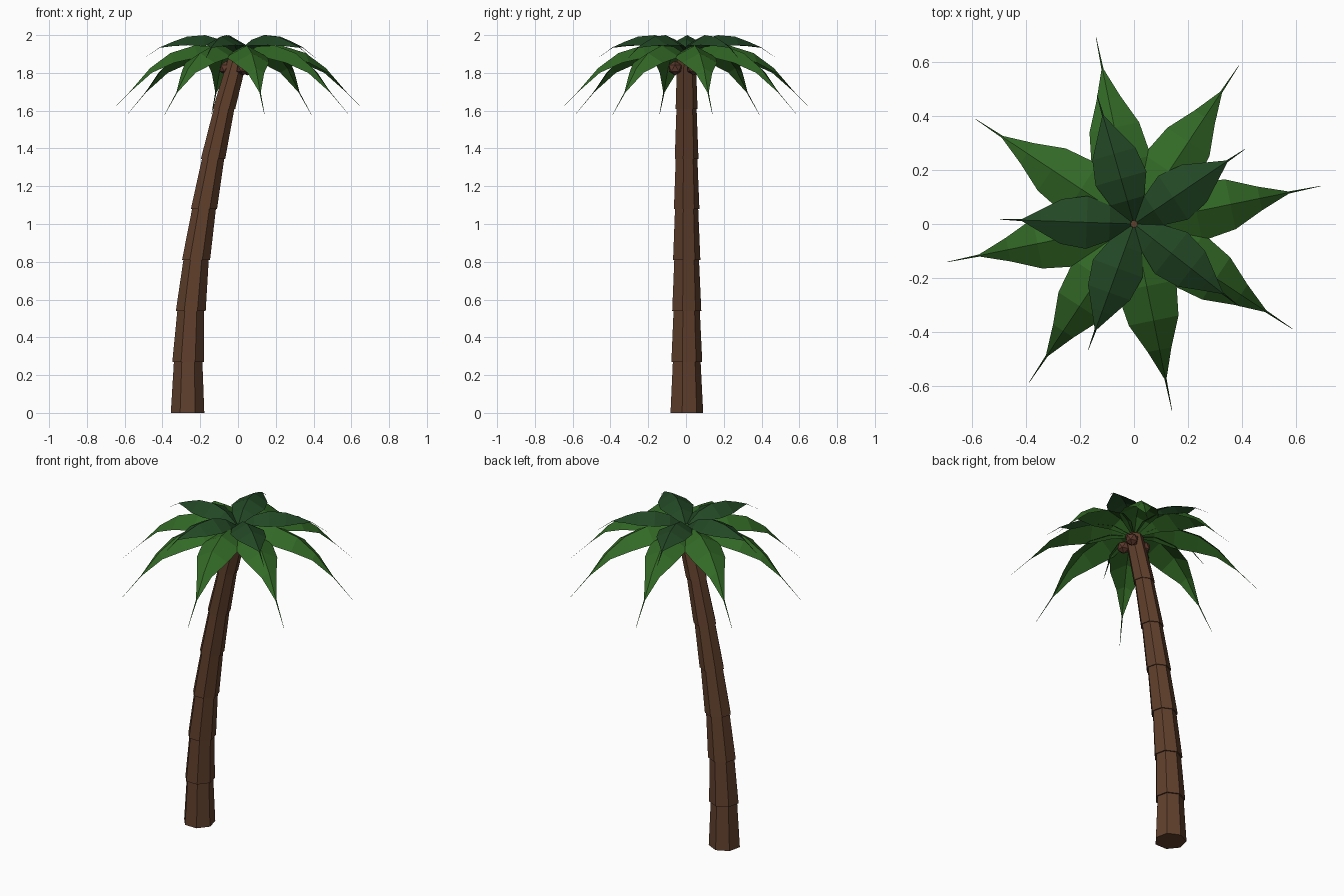
import bpy, bmesh
from math import sin, cos, radians, pi
from mathutils import Vector

if "Cube" in bpy.data.objects:
    bpy.data.objects.remove(bpy.data.objects["Cube"])


def material(name, rgb):
    m = bpy.data.materials.new(name)
    m.diffuse_color = (*rgb, 1)
    m.use_nodes = True
    m.node_tree.nodes["Principled BSDF"].inputs["Base Color"].default_value = m.diffuse_color
    return m


BARK = material("bark brown", (0.115, 0.050, 0.025))
LEAF = material("leaf green", (0.032, 0.140, 0.019))
DARK = material("dark leaf green", (0.016, 0.063, 0.018))
NUT = material("coconut brown", (0.105, 0.040, 0.024))


def finish(bm, name, mat):
    me = bpy.data.meshes.new(name)
    bm.to_mesh(me)
    bm.free()
    me.materials.append(mat)
    ob = bpy.data.objects.new(name, me)
    bpy.context.collection.objects.link(ob)
    return ob


# Trunk: stacked tapering seven-sided segments following a leaning curve
heights = [0, 0.27, 0.54, 0.81, 1.08, 1.345, 1.61, 1.88]
centres = [-0.267, -0.264, -0.25, -0.222, -0.18, -0.132, -0.074, 0.0]
SIDES = 7


def ring(bm, x, z, r):
    return [bm.verts.new((x + r * cos(pi / 2 + 2 * pi * k / SIDES),
                          r * sin(pi / 2 + 2 * pi * k / SIDES), z))
            for k in range(SIDES)]


bm = bmesh.new()
for i in range(7):
    r = 0.091 - 0.005 * i
    low = ring(bm, centres[i], heights[i], r)
    high = ring(bm, centres[i + 1], heights[i + 1], r * 0.85)
    for k in range(SIDES):
        n = (k + 1) % SIDES
        bm.faces.new((low[k], low[n], high[n], high[k]))
    bm.faces.new(low[::-1])
    bm.faces.new(high)
finish(bm, "trunk", BARK)


# Fronds: folded leaf blades; profile rows are (distance, height, half width)
def frond(name, profile, angle, mat, fold=0.55):
    a = radians(angle)
    out, side = Vector((cos(a), sin(a), 0)), Vector((-sin(a), cos(a), 0))
    bm = bmesh.new()
    rows = []
    for r, z, w in profile:
        p = out * r + Vector((0, 0, z))
        drop = Vector((0, 0, -fold * w))
        rows.append([bm.verts.new(p - side * w + drop), bm.verts.new(p),
                     bm.verts.new(p + side * w + drop)])
    for a0, b0 in zip(rows, rows[1:]):
        for k in range(2):
            bm.faces.new((a0[k], b0[k], b0[k + 1], a0[k + 1]))
    finish(bm, name, mat)


outer = [(0.012, 1.885, 0.012), (0.12, 1.94, 0.075), (0.235, 1.945, 0.112),
         (0.365, 1.905, 0.094), (0.475, 1.825, 0.045), (0.585, 1.70, 0.004),
         (0.705, 1.578, 0.0008)]
inner = [(0.012, 1.915, 0.012), (0.09, 1.975, 0.065), (0.175, 2.0, 0.098),
         (0.27, 1.992, 0.083), (0.345, 1.965, 0.042), (0.415, 1.935, 0.004),
         (0.497, 1.878, 0.0008)]
for i in range(8):
    frond(f"outer_frond_{i + 1}", outer, 11.5 + 45 * i, LEAF)
for i in range(5):
    frond(f"inner_frond_{i + 1}", inner, 34 + 72 * i, DARK)

# Coconuts clustered under the crown
for i, angle in enumerate((40, 168, 295)):
    bm = bmesh.new()
    bmesh.ops.create_icosphere(bm, subdivisions=1, radius=0.039)
    nut = finish(bm, f"coconut_{i + 1}", NUT)
    nut.location = (0.064 * cos(radians(angle)), 0.064 * sin(radians(angle)), 1.825)
